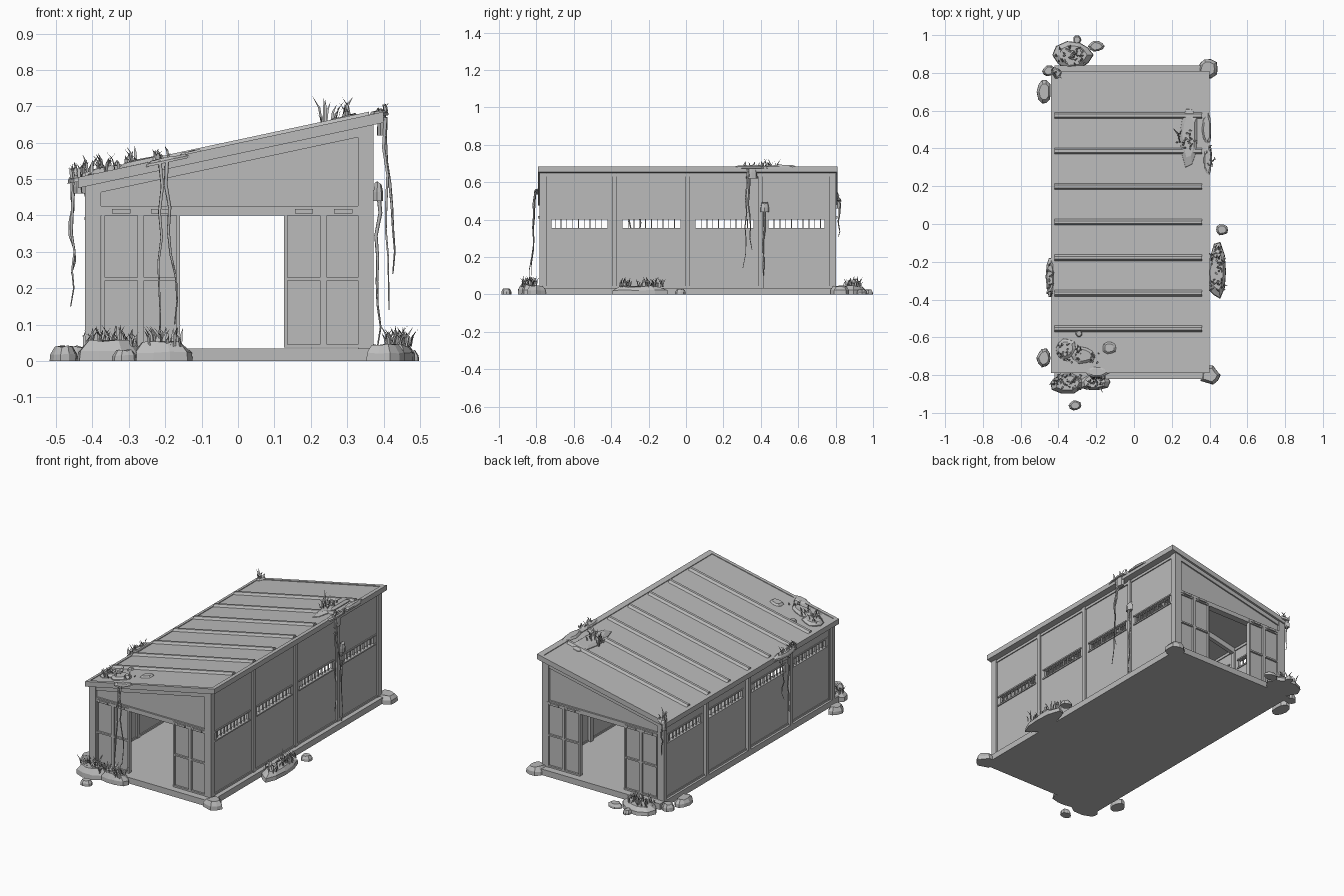
import bpy, bmesh, math, random
from mathutils import Vector

random.seed(4)
cube = bpy.data.objects.get("Cube")
if cube:
    bpy.data.objects.remove(cube, do_unlink=True)

grey = bpy.data.materials.new("concrete_grey")
grey.use_nodes = True
grey.diffuse_color = (0.5, 0.5, 0.5, 1)
grey.node_tree.nodes["Principled BSDF"].inputs["Base Color"].default_value = (0.5, 0.5, 0.5, 1)

YC = 0.01            # middle of the shed along its length
SLOPE = 0.214


def roof_z(x):
    return 0.505 + (x + 0.44) * SLOPE


def finish(name, bm):
    bmesh.ops.recalc_face_normals(bm, faces=bm.faces)
    mesh = bpy.data.meshes.new(name)
    bm.to_mesh(mesh)
    bm.free()
    mesh.materials.append(grey)
    obj = bpy.data.objects.new(name, mesh)
    bpy.context.collection.objects.link(obj)
    return obj


def boxes(name, items, on_roof=False, pinch=1.0):
    """One object from (x0, x1, y0, y1, z0, z1) boxes; on_roof shears them to the pitch."""
    bm = bmesh.new()
    for x0, x1, y0, y1, z0, z1 in items:
        centre = Vector((x0 + x1, y0 + y1, z0 + z1)) / 2
        size = Vector((x1 - x0, y1 - y0, z1 - z0))
        for v in bmesh.ops.create_cube(bm, size=1)["verts"]:
            if v.co.z > 0:
                v.co.y *= pinch
            v.co = centre + v.co * size
            if on_roof:
                v.co.z += roof_z(v.co.x)
    return finish(name, bm)


def prism(name, profile, y0, y1):
    """Extrude an xz outline along y."""
    bm = bmesh.new()
    face = bm.faces.new([bm.verts.new((x, y0, z)) for x, z in profile])
    out = bmesh.ops.extrude_face_region(bm, geom=[face])["geom"]
    bmesh.ops.translate(bm, vec=(0, y1 - y0, 0),
                        verts=[g for g in out if isinstance(g, bmesh.types.BMVert)])
    return finish(name, bm)


def rock(name, x, y, rx, ry, h, base=0.0, slope=0.0, sides=10):
    """Irregular chamfered boulder or rubble patch."""
    bm = bmesh.new()
    jitter = [random.uniform(0.82, 1.08) for _ in range(sides)]
    rings = []
    for scale, height in ((1, 0), (0.97, 0.5), (0.68, 1)):
        ring = []
        for i, j in enumerate(jitter):
            a = math.tau * i / sides
            dx, dy = rx * j * scale * math.cos(a), ry * j * scale * math.sin(a)
            dz = height * h * random.uniform(0.85, 1.08) + slope * dx
            ring.append(bm.verts.new((x + dx, y + dy, base + dz)))
        rings.append(ring)
    for low, high in zip(rings, rings[1:]):
        for i in range(sides):
            k = (i + 1) % sides
            bm.faces.new((low[i], low[k], high[k], high[i]))
    bm.faces.new(rings[0])
    bm.faces.new(rings[-1])
    return finish(name, bm)


def grass(name, x, y, z, rx, ry, count, height=0.06, slope=0.0):
    """Tuft of bent, tapering blades."""
    bm = bmesh.new()
    for _ in range(count):
        dx, dy = random.uniform(-rx, rx), random.uniform(-ry, ry)
        root = Vector((x + dx, y + dy, z + slope * dx))
        a = random.uniform(0, math.tau)
        out = Vector((math.cos(a), math.sin(a), 0))
        side = Vector((-out.y, out.x, 0)) * 0.004
        h = height * random.uniform(0.4, 1)
        mid = root + out * h * 0.15 + Vector((0, 0, h * 0.6))
        tip = root + out * h * 0.5 + Vector((0, 0, h))
        a0, a1, b0, b1, t = [bm.verts.new(p) for p in
                             (root - side, root + side, mid - side, mid + side, tip)]
        bm.faces.new((a0, a1, b1, b0))
        bm.faces.new((b0, b1, t))
    return finish(name, bm)


def vine(name, start, end, radius=0.006, steps=7):
    """Crooked hanging stem with a thin tip."""
    curve = bpy.data.curves.new(name, "CURVE")
    curve.dimensions = "3D"
    curve.bevel_depth = radius
    curve.bevel_resolution = 0
    curve.use_fill_caps = True
    spline = curve.splines.new("POLY")
    spline.points.add(steps)
    for i, p in enumerate(spline.points):
        co = Vector(start).lerp(Vector(end), i / steps)
        if i:
            co += Vector((random.uniform(-1, 1), random.uniform(-1, 1), 0)) * 0.008
        p.co = (*co, 1)
        p.radius = 1 - 0.7 * i / steps
    curve.materials.append(grey)
    obj = bpy.data.objects.new(name, curve)
    bpy.context.collection.objects.link(obj)


# Floor slab
boxes("floor_slab", [(-0.42, 0.395, YC - 0.83, YC + 0.83, 0, 0.035)])

# Roof sheet, edge trim and ribs
boxes("roof", [(-0.44, 0.4, YC - 0.8, YC + 0.8, -0.028, -0.004)], True)
boxes("roof_edge", [(-0.44, -0.42, YC - 0.8, YC + 0.8, -0.03, 0),
                    (0.37, 0.4, YC - 0.8, YC + 0.8, -0.03, 0)]
      + [(-0.44, 0.4, YC + s * 0.79 - 0.01, YC + s * 0.79 + 0.01, -0.03, 0)
         for s in (-1, 1)], True)
boxes("roof_ribs", [(-0.42, 0.36, YC + k * 0.188 - 0.018, YC + k * 0.188 + 0.018, -0.006, 0.009)
                    for k in range(-3, 4)], True, 0.4)

# Portal frames: rafters under the roof
bays = [YC + k * 0.39 for k in range(-2, 3)]
boxes("rafters", [(-0.4, 0.36, y - 0.012, y + 0.012, -0.06, -0.025) for y in bays[1:-1]], True)

# Long walls with slot windows between the posts
for side, wall_x, s in (("high", 0.355, 1), ("low", -0.395, -1)):
    top = roof_z(wall_x) - 0.024
    x0, x1 = wall_x - 0.008, wall_x + 0.008
    boxes(side + "_wall", [(x0, x1, bays[0], bays[-1], 0.03, 0.355),
                           (x0, x1, bays[0], bays[-1], 0.4, top)]
          + [(x0, x1, y - 0.04, y + 0.04, 0.355, 0.4) for y in bays[1:-1]]
          + [(x0, x1, y, y + s2 * 0.05, 0.355, 0.4) for y, s2 in ((bays[0], 1), (bays[-1], -1))])
    boxes(side + "_wall_posts", [(wall_x - 0.025, wall_x + 0.018, y - 0.012, y + 0.012, 0.03, top)
                                 for y in bays])
    boxes(side + "_wall_rails", [(wall_x - 0.012, wall_x + 0.014, bays[0], bays[-1], z, z + 0.015)
                                 for z in (0.03, top - 0.02)])
    bars, frames = [], []
    for y in bays[:-1]:
        w0, w1 = y + 0.04, y + 0.35
        bars += [(x0 + 0.004, x1 - 0.004, w0 + i * 0.031 - 0.002, w0 + i * 0.031 + 0.002, 0.355, 0.4)
                 for i in range(1, 10)]
        frames += [(x0 - 0.004, x1 + 0.006, w0 - 0.008, w1 + 0.008, z, z + 0.008)
                   for z in (0.347, 0.4)]
    boxes(side + "_window_bars", bars)
    boxes(side + "_window_frames", frames)

# End walls: gable, corner posts, lintel and panelled door leaves
for end, s in (("front", -1), ("back", 1)):
    def span(a, b):
        return tuple(sorted((YC + s * a, YC + s * b)))
    prism(end + "_gable", [(-0.385, 0.42), (0.35, 0.42), (0.35, roof_z(0.35) - 0.024),
                           (-0.385, roof_z(-0.385) - 0.024)], *span(0.765, 0.78))
    boxes(end + "_gable_trim", [(-0.41, 0.37, *span(0.765, 0.788), -0.055, -0.024)], True)
    for name, xa, xb in (("low", -0.41, -0.38), ("high", 0.345, 0.373)):
        prism(end + "_post_" + name, [(xa, 0.03), (xb, 0.03), (xb, roof_z(xb) - 0.024),
                                      (xa, roof_z(xa) - 0.024)], *span(0.755, 0.79))
    boxes(end + "_lintel", [(-0.385, 0.35, *span(0.75, 0.79), 0.4, 0.426)])
    panels, stiles, hangers = [], [], []
    for xa, xb in ((-0.375, -0.267), (-0.267, -0.16), (0.127, 0.235), (0.235, 0.343)):
        panels.append((xa, xb, *span(0.77, 0.782), 0.037, 0.415))
        stiles += [(x, x + 0.009, *span(0.768, 0.793), 0.037, 0.418) for x in (xa, xb - 0.009)]
        stiles += [(xa, xb, *span(0.768, 0.793), z, z + 0.009) for z in (0.037, 0.221, 0.409)]
        hangers.append(((xa + xb) / 2 - 0.025, (xa + xb) / 2 + 0.025, *span(0.785, 0.8), 0.406, 0.418))
    boxes(end + "_door_panels", panels)
    boxes(end + "_door_frames", stiles)
    boxes(end + "_door_hangers", hangers)

# Boulders on the ground
for i, (x, y, rx, ry, h) in enumerate((
        (-0.35, -0.84, 0.1, 0.06, 0.055), (-0.21, -0.835, 0.09, 0.055, 0.05),
        (-0.475, -0.71, 0.04, 0.05, 0.04), (-0.31, -0.96, 0.035, 0.03, 0.03),
        (0.4, -0.8, 0.055, 0.05, 0.045), (0.44, -0.25, 0.055, 0.16, 0.045),
        (0.465, -0.03, 0.036, 0.03, 0.028), (0.39, 0.825, 0.06, 0.055, 0.045),
        (-0.32, 0.895, 0.115, 0.08, 0.045), (-0.475, 0.7, 0.038, 0.065, 0.04),
        (-0.45, 0.81, 0.035, 0.03, 0.04), (-0.3, 0.975, 0.025, 0.024, 0.025),
        (-0.2, 0.94, 0.045, 0.03, 0.025))):
    rock(f"ground_rock_{i + 1}", x, y, rx, ry, h)

# Rubble and moss on the roof, some spilling over the eaves
for i, (x, y, rx, ry, h) in enumerate((
        (0.29, 0.47, 0.055, 0.17, 0.025), (0.385, 0.5, 0.025, 0.1, 0.02),
        (0.39, 0.34, 0.025, 0.1, 0.018), (-0.36, -0.66, 0.055, 0.06, 0.025),
        (-0.27, -0.695, 0.07, 0.05, 0.025), (-0.13, -0.655, 0.04, 0.035, 0.018),
        (-0.29, -0.58, 0.02, 0.02, 0.018), (-0.445, -0.28, 0.022, 0.12, 0.02),
        (-0.41, 0.8, 0.03, 0.03, 0.02), (-0.195, -0.785, 0.07, 0.03, 0.014))):
    rock(f"roof_rubble_{i + 1}", x, y, rx, ry, h, roof_z(x) - 0.012, SLOPE)
for i, (x, y, ry, z, h) in enumerate(((0.395, 0.35, 0.03, 0.62, 0.07), (-0.44, -0.29, 0.06, 0.46, 0.04),
                                      (-0.425, 0.81, 0.02, 0.46, 0.05), (0.385, 0.42, 0.025, 0.44, 0.05))):
    rock(f"eave_clump_{i + 1}", x, y, 0.014, ry, h, z, 0, 7)

# Grass tufts
for i, (x, y, rx, ry, n) in enumerate((
        (-0.35, -0.84, 0.075, 0.04, 45), (-0.2, -0.84, 0.045, 0.035, 30),
        (0.44, -0.25, 0.035, 0.13, 50), (-0.34, 0.89, 0.08, 0.05, 40))):
    grass(f"ground_grass_{i + 1}", x, y, 0.04, rx, ry, n)
for i, (x, y, rx, ry, n, h) in enumerate((
        (0.27, 0.45, 0.045, 0.05, 22, 0.08), (-0.34, -0.68, 0.07, 0.05, 30, 0.055),
        (-0.22, -0.7, 0.03, 0.03, 10, 0.035), (-0.445, -0.3, 0.015, 0.09, 22, 0.045),
        (-0.42, 0.8, 0.02, 0.02, 12, 0.06), (0.395, 0.36, 0.015, 0.06, 12, 0.025))):
    grass(f"roof_grass_{i + 1}", x, y, roof_z(x), rx, ry, n, h, SLOPE)

# Hanging vines
for i, (start, end) in enumerate((
        ((-0.215, -0.805, 0.55), (-0.21, -0.835, 0.06)), ((-0.195, -0.805, 0.55), (-0.17, -0.83, 0.1)),
        ((0.405, 0.33, 0.67), (0.43, 0.35, 0.24)), ((0.405, 0.33, 0.66), (0.415, 0.31, 0.14)),
        ((0.385, 0.42, 0.47), (0.385, 0.42, 0.03)), ((-0.45, -0.3, 0.5), (-0.46, -0.3, 0.15)),
        ((-0.455, -0.24, 0.49), (-0.455, -0.25, 0.24)), ((-0.42, 0.82, 0.5), (-0.415, 0.82, 0.31)))):
    vine(f"vine_{i + 1}", start, end)
